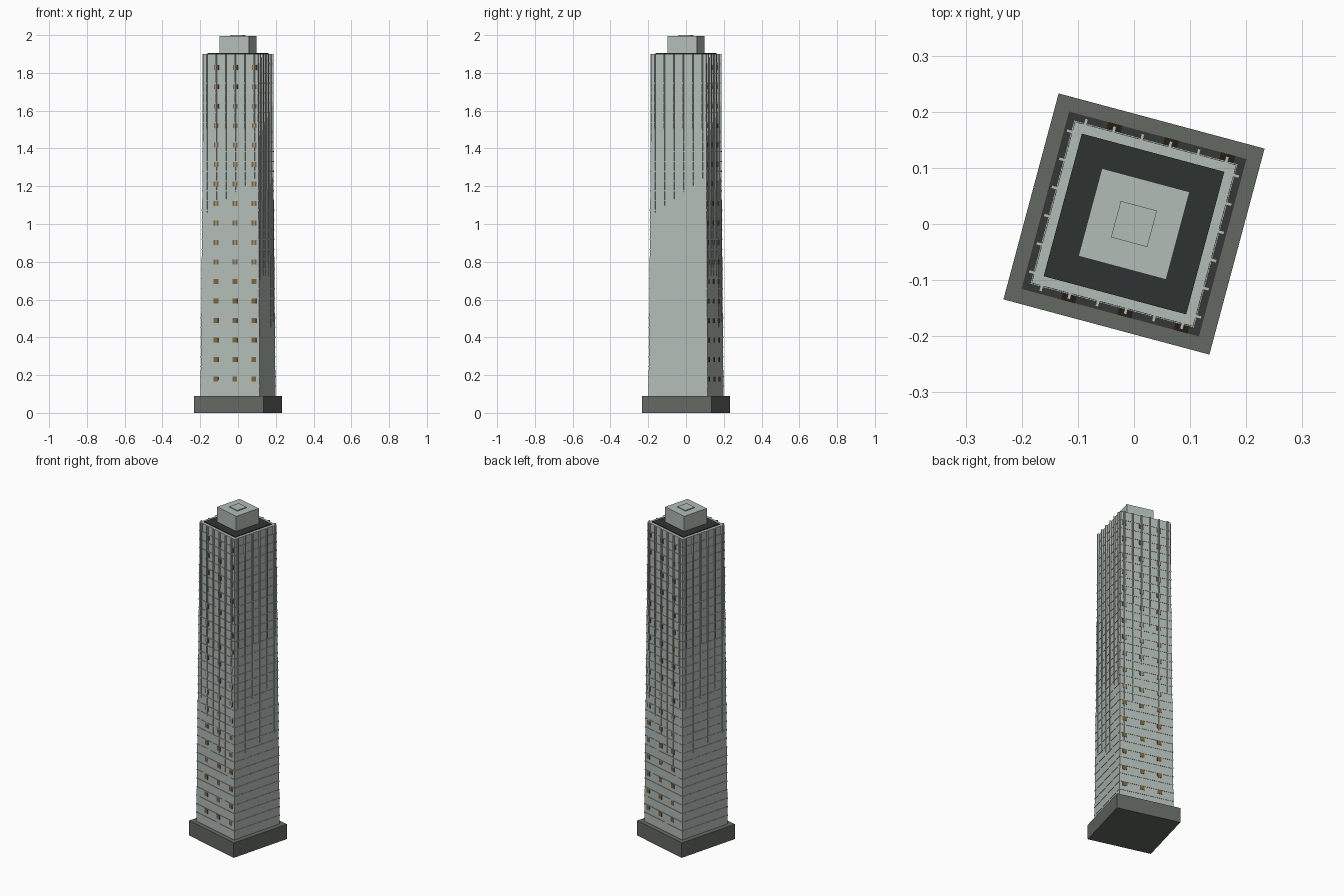
import bpy, bmesh, math
from mathutils import Matrix

cube = bpy.data.objects.get("Cube")
if cube:
    bpy.data.objects.remove(cube, do_unlink=True)

TURN = Matrix.Rotation(math.radians(-15), 4, 'Z')
BASE_TOP, ROOF = 0.09, 1.9
LOW, HIGH = 0.162, 0.149          # half widths of the tapered tower
FLOORS = 35
STEP = (ROOF - BASE_TOP) / FLOORS
COLUMNS = [(i - 2.5) * 0.052 for i in range(6)]


def material(name, colour):
    m = bpy.data.materials.new(name)
    m.use_nodes = True
    m.diffuse_color = (*colour, 1)
    shader = next(n for n in m.node_tree.nodes if n.type == 'BSDF_PRINCIPLED')
    shader.inputs["Base Color"].default_value = (*colour, 1)
    return m


stone = material("pale stone", (0.445, 0.503, 0.470))
plinth = material("dark stone", (0.127, 0.141, 0.119))
tar = material("roof tar", (0.026, 0.034, 0.032))
gold = material("gold glass", (0.205, 0.127, 0.045))


def half_width(z):
    return LOW + (HIGH - LOW) * (z - BASE_TOP) / (ROOF - BASE_TOP)


def add_box(bm, x0, x1, y0, y1, z0, z1, top_scale=1):
    """Add an axis-aligned box whose top may be scaled about the centre axis."""
    verts = bmesh.ops.create_cube(bm, size=1)["verts"]
    for v in verts:
        s = top_scale if v.co.z > 0 else 1
        v.co = ((x1 if v.co.x > 0 else x0) * s,
                (y1 if v.co.y > 0 else y0) * s,
                z1 if v.co.z > 0 else z0)


def add_block(bm, half, z0, z1, top=None):
    add_box(bm, -half, half, -half, half, z0, z1, (top or half) / half)


def finish(name, bm, mat):
    mesh = bpy.data.meshes.new(name)
    bm.transform(TURN)
    bm.to_mesh(mesh)
    bm.free()
    mesh.materials.append(mat)
    obj = bpy.data.objects.new(name, mesh)
    bpy.context.collection.objects.link(obj)


def block(name, mat, half, z0, z1, top=None):
    bm = bmesh.new()
    add_block(bm, half, z0, z1, top)
    finish(name, bm, mat)


# Stacked masses
block("base", plinth, 0.19, 0, BASE_TOP)
block("tower", stone, LOW, BASE_TOP, ROOF, HIGH)
block("roof_deck", tar, 0.1315, ROOF, ROOF + 0.004)
block("penthouse", stone, 0.081, ROOF, 1.995)
block("penthouse_hatch", stone, 0.0335, 1.995, 2.0)

# Floor ledges following the taper
bm = bmesh.new()
for i in range(1, FLOORS):
    z = BASE_TOP + i * STEP
    add_block(bm, half_width(z) + 0.002, z - 0.003, z + 0.003)
finish("floor_ledges", bm, stone)

# Upright fins that sink into the wall near the bottom
bm = bmesh.new()
for t in COLUMNS:
    add_box(bm, t - 0.003, t + 0.003, -0.1595, 0.1595, BASE_TOP, ROOF)
    add_box(bm, -0.1595, 0.1595, t - 0.003, t + 0.003, BASE_TOP, ROOF)
finish("fins", bm, stone)

# Lit windows on the front and back, every second floor
bm = bmesh.new()
for row in range(17):
    z = 0.18 + row * 0.1031
    reach = half_width(z) + 0.0025
    for t in COLUMNS[1::2]:
        for side in (-1, 1):
            y0, y1 = sorted((side * (reach - 0.005), side * reach))
            add_box(bm, t - 0.013, t + 0.013, y0, y1, z - 0.013, z + 0.013)
finish("windows", bm, gold)
